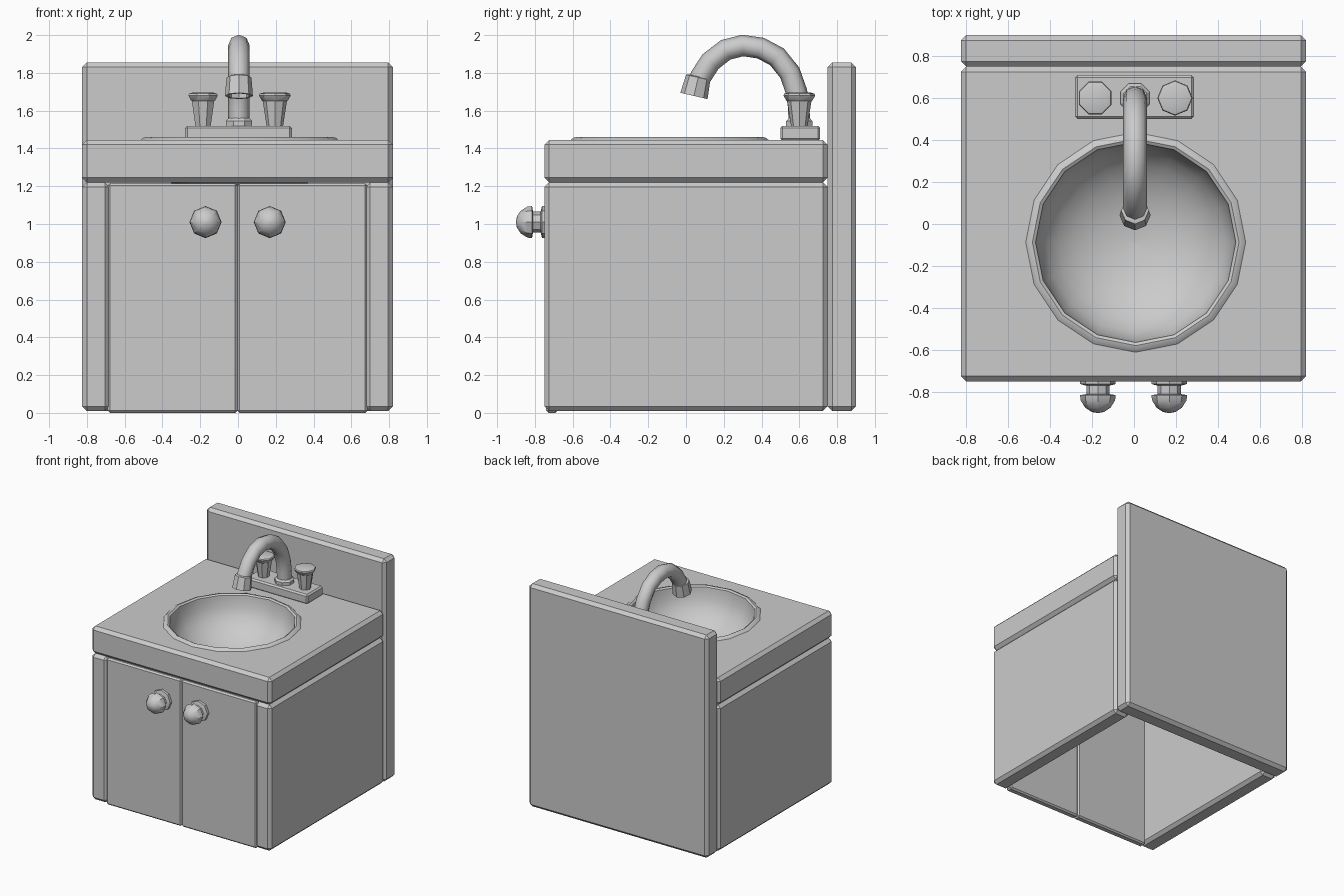
import bpy, bmesh
from math import sin, cos, pi, radians
from mathutils import Matrix, Vector

if "Cube" in bpy.data.objects:
    bpy.data.objects.remove(bpy.data.objects["Cube"])


def finish(name, bm, smooth=None):
    bmesh.ops.recalc_face_normals(bm, faces=bm.faces)
    me = bpy.data.meshes.new(name)
    bm.to_mesh(me)
    bm.free()
    ob = bpy.data.objects.new(name, me)
    bpy.context.collection.objects.link(ob)
    if smooth:
        bpy.ops.object.select_all(action='DESELECT')
        ob.select_set(True)
        bpy.context.view_layer.objects.active = ob
        bpy.ops.object.shade_smooth_by_angle(angle=radians(smooth))
    return ob


def box(name, lo, hi, bevel):
    """Box between two corners with chamfered edges."""
    lo, hi = Vector(lo), Vector(hi)
    bm = bmesh.new()
    bmesh.ops.create_cube(bm, size=1)
    for v in bm.verts:
        v.co = (lo + hi) / 2 + v.co * (hi - lo)
    bmesh.ops.bevel(bm, geom=bm.edges[:], offset=bevel, segments=1, affect='EDGES')
    return finish(name, bm)


def lathe(name, profile, matrix, sides=8, turn=0.0, smooth=30, caps=(True, True)):
    """Revolve (radius, height) points around local z."""
    bm = bmesh.new()
    rings = []
    for r, h in profile:
        rings.append([bm.verts.new(matrix @ Vector((r * cos(a), r * sin(a), h)))
                      for a in (turn + 2 * pi * i / sides for i in range(sides))])
    for a, b in zip(rings, rings[1:]):
        for i in range(sides):
            j = (i + 1) % sides
            bm.faces.new((a[i], a[j], b[j], b[i]))
    for use, ring in zip(caps, (rings[0], rings[-1])):
        if use:
            bm.faces.new(ring)
    return finish(name, bm, smooth)


at = Matrix.Translation

# Cabinet: back board, side panels, two inset doors (open underneath)
box("back_panel", (-.825, .75, .01), (.82, .9, 1.855), .025)
for side, x0, x1 in (("left", -.825, -.68), ("right", .675, .82)):
    box(side + "_side_panel", (x0, -.75, .01), (x1, .75, 1.22), .025)
box("left_door", (-.69, -.74, 0), (-.003, -.68, 1.215), .012)
box("right_door", (-.003, -.74, 0), (.685, -.68, 1.215), .012)

# Door knobs
knob = [(.085, 0), (.085, .022), (.055, .03), (.055, .07), (.085, .075),
        (.082, .1), (.06, .135), (.03, .155), (.004, .16)]
for side, x in (("left", -.172), ("right", .168)):
    lathe(side + "_knob", knob, at((x, -.74, 1.01)) @ Matrix.Rotation(pi / 2, 4, 'X'))

# Counter with a round opening
counter = box("counter", (-.825, -.75, 1.22), (.82, .75, 1.445), .025)
bowl_at = at((.008, -.087, 0))
cutter = lathe("bowl_cutter", [(.485, 1.1), (.485, 1.6)], bowl_at, 16, smooth=None)
cutter.hide_render = True
mod = counter.modifiers.new("opening", 'BOOLEAN')
mod.operation, mod.object, mod.solver = 'DIFFERENCE', cutter, 'EXACT'
bpy.context.view_layer.objects.active = counter
bpy.ops.object.modifier_apply(modifier="opening")
bpy.data.objects.remove(cutter)

# Basin: low rim and rounded bowl
bowl = [(.525, 1.444), (.51, 1.456), (.492, 1.461), (.477, 1.452)]
bowl += [(.472 * cos(t) + .002, 1.43 - .33 * sin(t)) for t in (i * pi / 14 for i in range(8))]
lathe("basin", bowl, bowl_at, 16, smooth=40, caps=(False, True))

# Faucet base plate and spout collar
box("faucet_base", (-.28, .5, 1.44), (.285, .71, 1.52), .012)
lathe("spout_collar", [(.075, 1.515), (.075, 1.545), (.06, 1.56)], at((.005, .6, 0)), turn=pi / 8)

# Handles
handle = [(.043, 1.515), (.064, 1.65), (.07, 1.655), (.084, 1.68), (.08, 1.69), (.06, 1.696)]
for side, x, turn in (("left", -.185, pi / 8), ("right", .195, 0)):
    lathe(side + "_handle", handle, at((x, .6, 0)), turn=turn)

# Curved spout: octagonal tube swept along a side-view path
path = [(.6, 1.53), (.597, 1.62), (.585, 1.7), (.55, 1.8), (.482, 1.885), (.395, 1.931),
        (.3, 1.945), (.21, 1.922), (.13, 1.86), (.078, 1.78), (.06, 1.73)]
bm = bmesh.new()
rings = []
for i, (y, z) in enumerate(path):
    p, q = path[max(i - 1, 0)], path[min(i + 1, len(path) - 1)]
    d = Vector((0, q[0] - p[0], q[1] - p[1])).normalized()
    n = d.cross(Vector((1, 0, 0)))
    rings.append([bm.verts.new(Vector((.005, y, z)) + .057 * (Vector((cos(a), 0, 0)) + n * sin(a)))
                  for a in (2 * pi * k / 8 for k in range(8))])
for a, b in zip(rings, rings[1:]):
    for k in range(8):
        bm.faces.new((a[k], a[(k + 1) % 8], b[(k + 1) % 8], b[k]))
finish("spout", bm, 50)

# Nozzle at the tip, recessed underneath
tip = at((.005, .042, 1.678)) @ Matrix.Rotation(radians(-13), 4, 'X')
lathe("nozzle", [(.05, .05), (.058, 0), (.074, 0), (.066, .1), (.055, .105)], tip)
